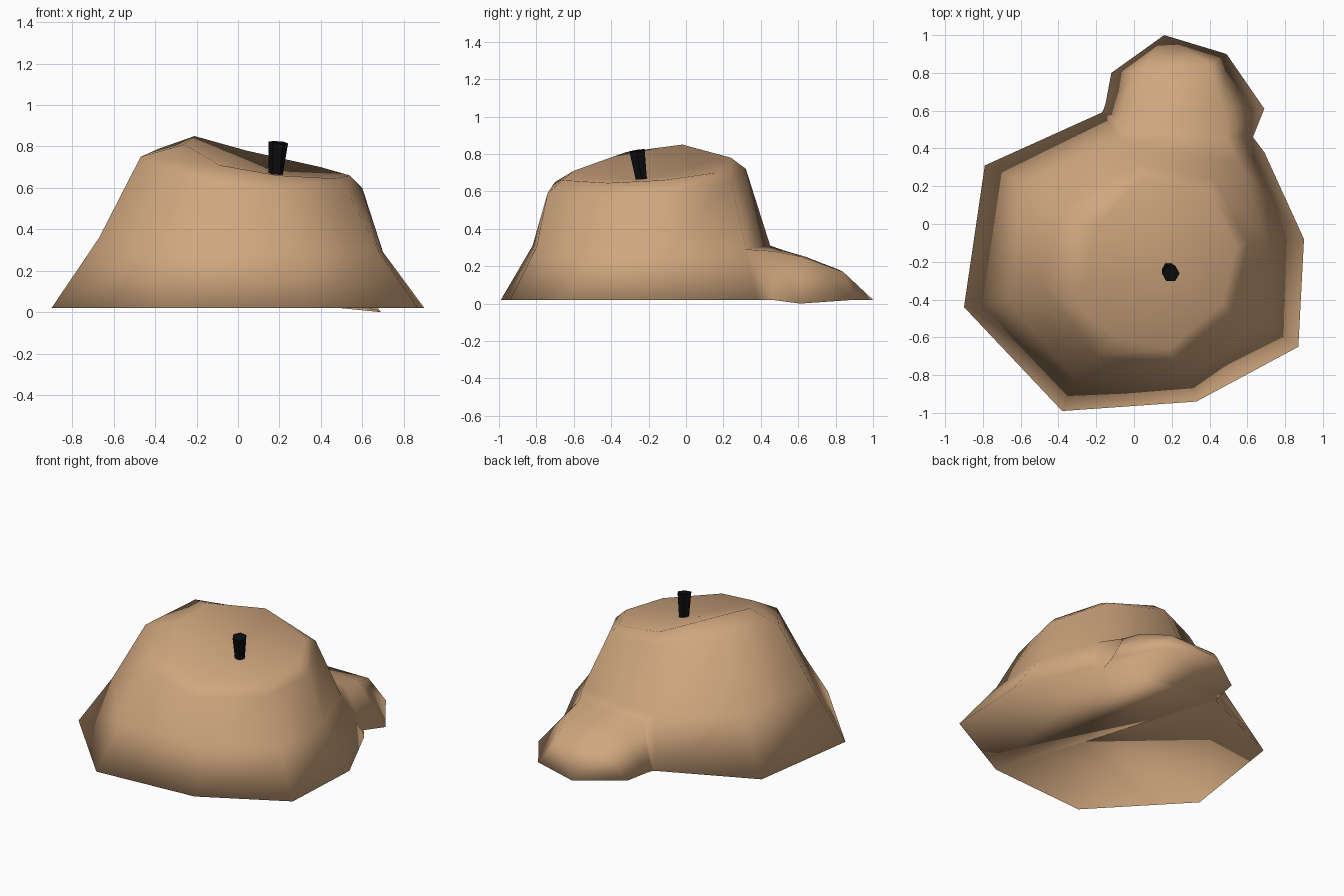
import bpy, bmesh
from mathutils import Vector

if "Cube" in bpy.data.objects:
    bpy.data.objects.remove(bpy.data.objects["Cube"])


def material(name, rgb):
    m = bpy.data.materials.new(name)
    m.diffuse_color = (*rgb, 1)
    m.use_nodes = True
    m.node_tree.nodes["Principled BSDF"].inputs["Base Color"].default_value = m.diffuse_color
    return m


def finish(bm, name, mat, smooth):
    bmesh.ops.recalc_face_normals(bm, faces=bm.faces)
    for f in bm.faces:
        f.smooth = smooth
    me = bpy.data.meshes.new(name)
    bm.to_mesh(me)
    bm.free()
    me.materials.append(mat)
    ob = bpy.data.objects.new(name, me)
    bpy.context.collection.objects.link(ob)
    return ob


wax = material("tan wax", (0.63, 0.385, 0.21))
char = material("charred black", (0.004, 0.004, 0.005))

# Melted candle body: eight-sided rings, flared base up to the slanted crest
base = [(-.38, -.99, .02), (.33, -.94, .02), (.87, -.65, .02), (.90, -.08, .02),
        (.69, .38, .02), (-.17, .59, .02), (-.79, .31, .02), (-.90, -.44, .02)]
mid = [(-.32, -.82, .31), (.30, -.80, .30), (.68, -.52, .29), (.70, -.08, .29),
       (.56, .32, .29), (-.08, .45, .31), (-.58, .22, .36), (-.67, -.40, .36)]
rim = [(-.20, -.70, .65), (.22, -.74, .59), (.53, -.48, .58), (.60, -.10, .60),
       (.42, .24, .66), (.02, .32, .72), (-.38, .08, .79), (-.47, -.33, .75)]
crest = [(-.09, -.60, .71), (.19, -.66, .66), (.47, -.42, .645), (.54, -.12, .66),
         (.40, .16, .70), (.04, .24, .78), (-.21, -.02, .85), (-.26, -.32, .81)]
# Drip sections at the back: left foot, left top, right top, right foot
drip = [[(-.16, .61, .02), (-.04, .52, .285), (.48, .47, .28), (.63, .46, .02)],
        [(-.15, .64, .02), (-.01, .64, .25), (.47, .62, .25), (.69, .61, .00)],
        [(-.12, .80, .02), (.04, .82, .18), (.40, .84, .17), (.49, .90, .02)]]

bm = bmesh.new()
rings = [[bm.verts.new(p) for p in r] for r in (base, mid, rim, crest)]
for k in range(3):
    for i in range(8):
        if k == 0 and i == 4:
            continue                      # opening where the drip starts
        j = (i + 1) % 8
        bm.faces.new((rings[k][i], rings[k][j], rings[k + 1][j], rings[k + 1][i]))
# Shallow melt pool
pool = bm.verts.new((.17, -.25, .665))
for i in range(8):
    bm.faces.new((rings[3][i], rings[3][(i + 1) % 8], pool))
# Drip flowing out of the opening
secs = [[rings[0][5], rings[1][5], rings[1][4], rings[0][4]]]
secs += [[bm.verts.new(p) for p in s] for s in drip]
for a, b in zip(secs, secs[1:]):
    for i in range(3):
        bm.faces.new((a[i], a[i + 1], b[i + 1], b[i]))
tip = bm.verts.new((.16, 1.0, .02))
for i in range(3):
    bm.faces.new((secs[-1][i], secs[-1][i + 1], tip))
# Closed underside
outline = rings[0][:5] + [s[3] for s in secs[1:]] + [tip]
outline += [s[0] for s in reversed(secs[1:])] + rings[0][5:]
bm.faces.new(outline)
finish(bm, "candle_stub", wax, True)

# Wick: leaning six-sided stick, wider at the burnt end
bm = bmesh.new()
bmesh.ops.create_cone(bm, cap_ends=True, segments=6, radius1=.032, radius2=.047, depth=.18)
lo, hi = Vector((.18, -.235, .64)), Vector((.195, -.262, .82))
rot = (hi - lo).to_track_quat('Z', 'Y')
for v in bm.verts:
    v.co = rot @ v.co + (lo + hi) / 2
finish(bm, "wick", char, False)
